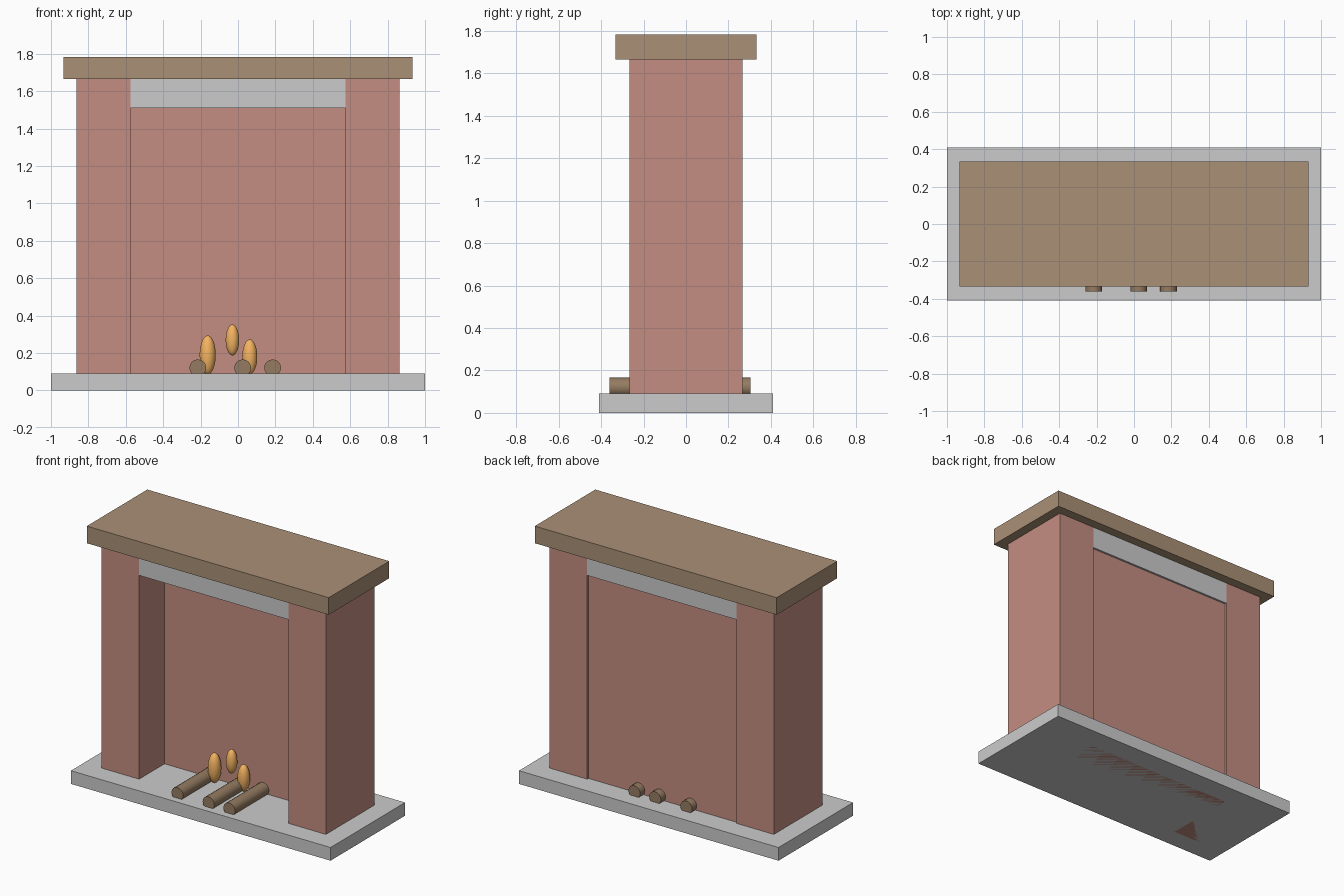
import bpy, math

if "Cube" in bpy.data.objects:
    bpy.data.objects.remove(bpy.data.objects["Cube"])


def material(name, rgb):
    m = bpy.data.materials.new(name)
    m.diffuse_color = (*rgb, 1)
    m.use_nodes = True
    m.node_tree.nodes["Principled BSDF"].inputs["Base Color"].default_value = m.diffuse_color
    return m


BRICK = material("brick", (0.55, 0.27, 0.22))
WOOD = material("wood", (0.40, 0.28, 0.18))
LOG = material("log_wood", (0.30, 0.20, 0.12))
FLAME = material("flame", (0.90, 0.45, 0.12))


def finish(name, mat):
    ob = bpy.context.object
    ob.name = name
    bpy.ops.object.transform_apply(location=False, rotation=True, scale=True)
    if mat:
        ob.data.materials.append(mat)
    return ob


def box(name, x, y, z, mat=None):
    """Box from (min, max) ranges on each axis."""
    ranges = (x, y, z)
    bpy.ops.mesh.primitive_cube_add(size=1, location=[(a + b) / 2 for a, b in ranges])
    bpy.context.object.scale = [b - a for a, b in ranges]
    return finish(name, mat)


# Stone hearth slab
box("hearth", (-1, 1), (-0.41, 0.41), (0, 0.092))

# Brick pillars on both sides of the opening
for side, label in ((-1, "left"), (1, "right")):
    xs = sorted((side * 0.575, side * 0.864))
    box(label + "_pillar", xs, (-0.267, 0.267), (0, 1.665), BRICK)

# Brick back wall, set slightly in from the rear
box("back_wall", (-0.575, 0.575), (0.013, 0.253), (0, 1.511), BRICK)

# Stone lintel and wooden mantel shelf
box("lintel", (-0.575, 0.575), (-0.267, 0.267), (1.511, 1.665))
box("mantel", (-0.932, 0.932), (-0.333, 0.333), (1.665, 1.784), WOOD)

# Logs lying front to back
for i, x in enumerate((-0.215, 0.025, 0.185)):
    bpy.ops.mesh.primitive_cylinder_add(vertices=16, radius=0.045, depth=0.665,
                                        location=(x, -0.028, 0.121),
                                        rotation=(math.pi / 2, 0, 0))
    finish(f"log_{i + 1}", LOG)
    bpy.ops.object.shade_smooth_by_angle(angle=math.radians(30))

# Flames: stretched spheres (x, z, radius, half height)
for i, (x, z, r, h) in enumerate(((-0.162, 0.19, 0.043, 0.104),
                                  (-0.03, 0.27, 0.036, 0.083),
                                  (0.063, 0.18, 0.040, 0.093))):
    bpy.ops.mesh.primitive_uv_sphere_add(segments=24, ring_count=16, radius=1,
                                         location=(x, -0.027, z))
    bpy.context.object.scale = (r, r, h)
    finish(f"flame_{i + 1}", FLAME)
    bpy.ops.object.shade_smooth()
